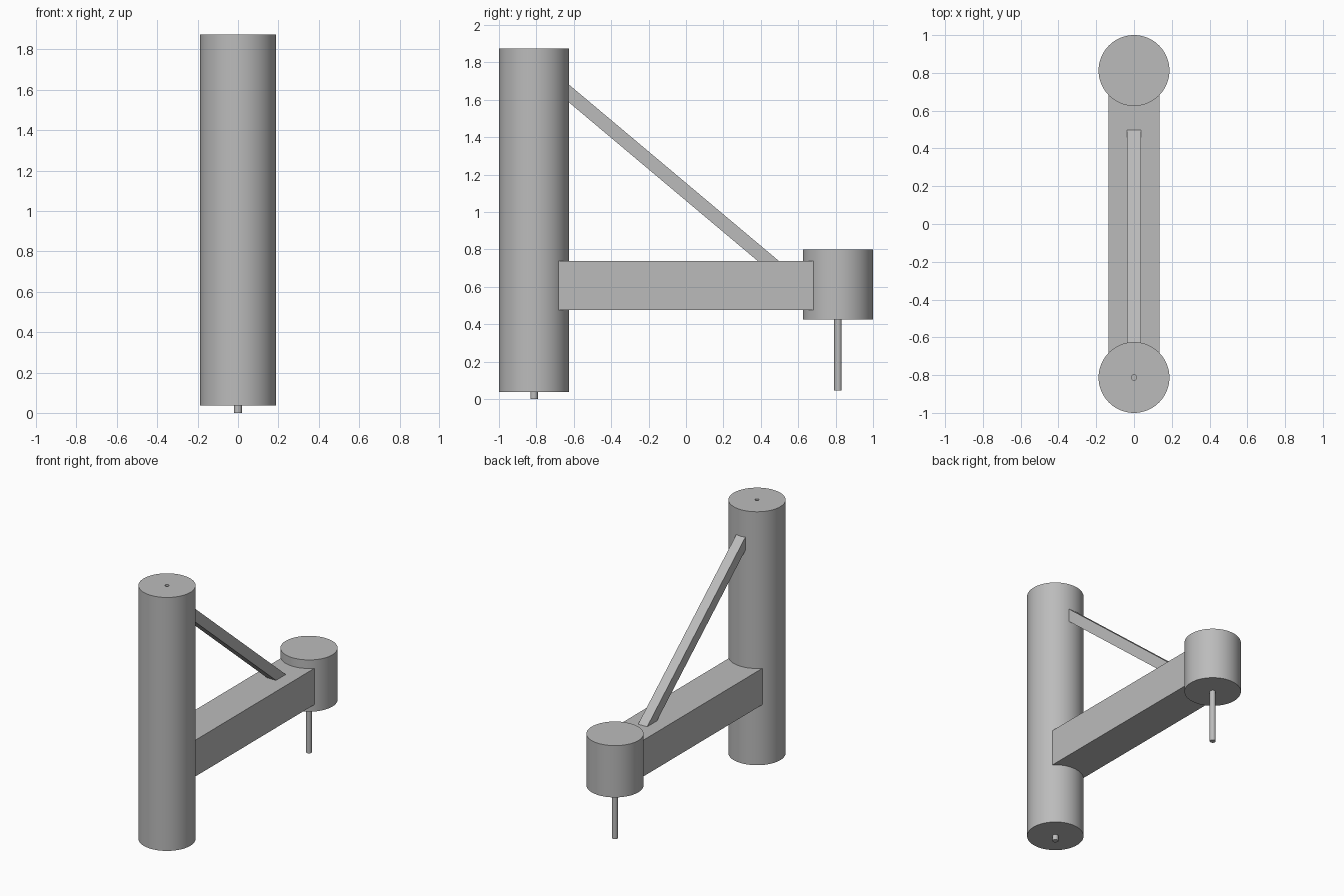
import bpy, bmesh, math

cube = bpy.data.objects.get("Cube")
if cube:
    bpy.data.objects.remove(cube, do_unlink=True)

grey = bpy.data.materials.new("plain grey")
grey.use_nodes = True
COLOUR = (0.5, 0.5, 0.5, 1)
grey.diffuse_color = COLOUR
grey.node_tree.nodes["Principled BSDF"].inputs["Base Color"].default_value = COLOUR


def finish(name, bm, smooth=False):
    bmesh.ops.recalc_face_normals(bm, faces=bm.faces)
    mesh = bpy.data.meshes.new(name)
    bm.to_mesh(mesh)
    bm.free()
    mesh.materials.append(grey)
    obj = bpy.data.objects.new(name, mesh)
    bpy.context.collection.objects.link(obj)
    if smooth:
        bpy.ops.object.select_all(action="DESELECT")
        obj.select_set(True)
        bpy.context.view_layer.objects.active = obj
        bpy.ops.object.shade_smooth_by_angle(angle=math.radians(30))
    return obj


def lathe(name, y, profile, sides=64):
    """Revolve a (radius, height) profile around a vertical axis at y."""
    bm = bmesh.new()
    verts = [bm.verts.new((r, y, z)) for r, z in profile]
    edges = [bm.edges.new(pair) for pair in zip(verts, verts[1:])]
    bmesh.ops.spin(bm, geom=verts + edges, cent=(0, y, 0), axis=(0, 0, 1),
                   angle=math.tau, steps=sides, use_duplicate=False)
    bmesh.ops.remove_doubles(bm, verts=bm.verts, dist=0.0005)
    return finish(name, bm, smooth=True)


def bar(name, half_width, outline):
    """Extrude a (y, z) outline across the width."""
    bm = bmesh.new()
    face = bm.faces.new([bm.verts.new((-half_width, y, z)) for y, z in outline])
    new = bmesh.ops.extrude_face_region(bm, geom=[face])["geom"]
    bmesh.ops.translate(bm, vec=(2 * half_width, 0, 0),
                        verts=[v for v in new if isinstance(v, bmesh.types.BMVert)])
    return finish(name, bm)


AXIS = 0.8125       # distance of both cylinders from the middle
R = 0.1875          # radius of both cylinders
PIN = 0.02
BASE, TOP = 0.0375, 1.873

# Tall column with a pin below and a small socket in its top
lathe("column", -AXIS, [(0, 0), (PIN, 0), (PIN, BASE), (R, BASE), (R, TOP),
                        (0.014, TOP), (0.014, TOP - 0.04), (0, TOP - 0.04)])

# Short drum with a long thin rod hanging below
lathe("drum", AXIS, [(0, 0.045), (PIN, 0.045), (PIN, 0.425), (R, 0.425),
                     (R, 0.8), (0, 0.8)])

# Wide horizontal arm joining the two
bar("arm", 0.135, [(-0.75, 0.475), (0.75, 0.475), (0.75, 0.738), (-0.75, 0.738)])

# Slanted brace, its ends sunk into the column and the arm
SLOPE = 0.84


def brace_line(y, drop):
    return (y, 1.68 - drop - SLOPE * (y + 0.625))


bar("brace", 0.036, [brace_line(-0.7, 0), brace_line(0.54, 0),
                     brace_line(0.54, 0.095), brace_line(-0.7, 0.095)])
